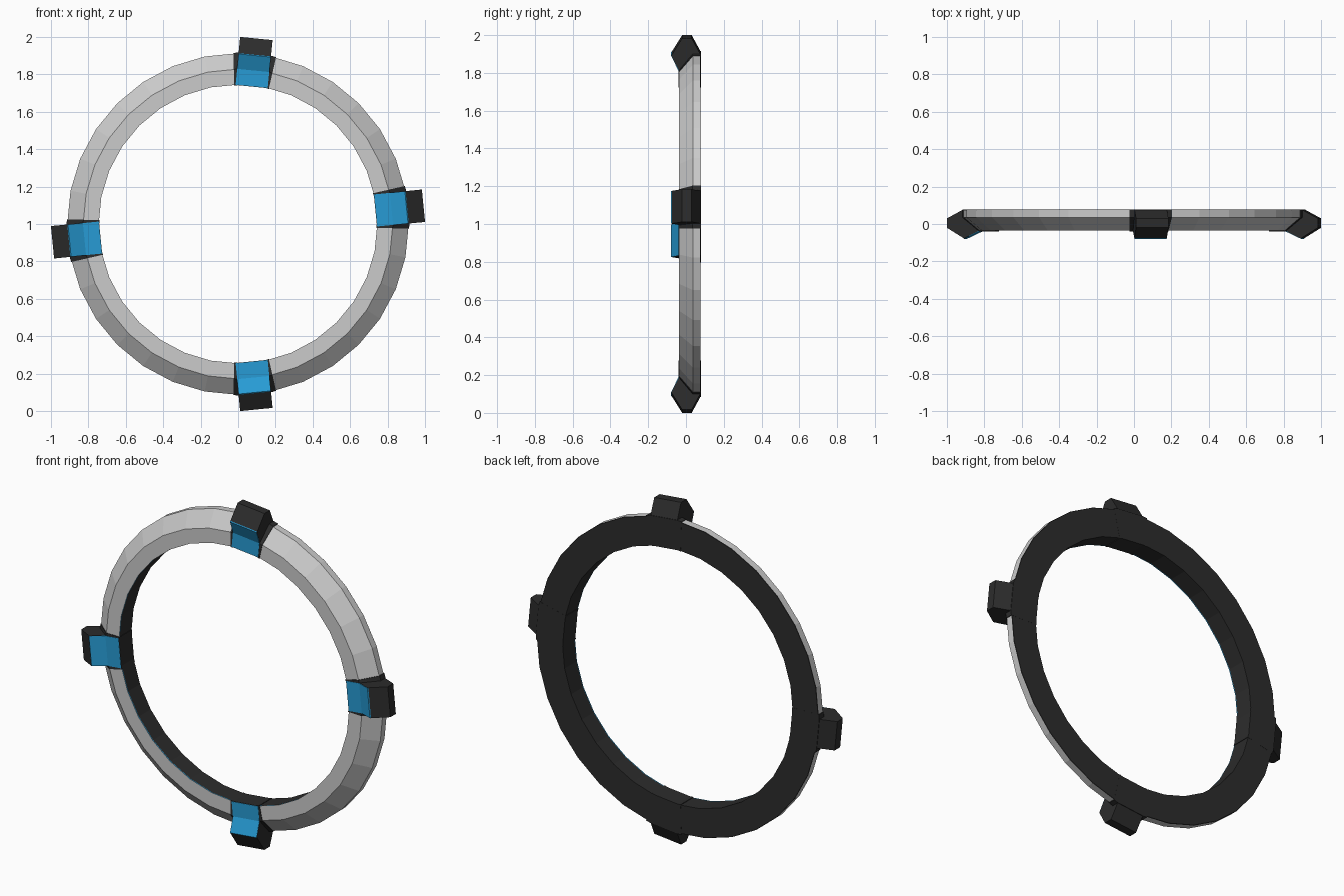
import bpy, math

if "Cube" in bpy.data.objects:
    bpy.data.objects.remove(bpy.data.objects["Cube"])

STEP = 2 * math.pi / 32          # ring is 32-sided
CZ = 1.0                         # height of the ring centre


def material(name, rgb):
    m = bpy.data.materials.new(name)
    m.diffuse_color = (*rgb, 1)
    m.use_nodes = True
    m.node_tree.nodes["Principled BSDF"].inputs["Base Color"].default_value = m.diffuse_color
    return m


DARK = material("dark", (0.025, 0.025, 0.025))
BLUE = material("blue", (0.02, 0.33, 0.66))


def add(name, verts, faces, mat):
    me = bpy.data.meshes.new(name)
    me.from_pydata(verts, [], faces)
    ob = bpy.data.objects.new(name, me)
    bpy.context.collection.objects.link(ob)
    if mat:
        me.materials.append(mat)
    return ob


def lathe(name, profile, stations, mat=None, full=True):
    """Sweep (radius, y) points round the y axis; stations are (angle, scale)."""
    n, m = len(profile), len(stations)
    verts = [(r * s * math.cos(a), y, CZ + r * s * math.sin(a))
             for a, s in stations for r, y in profile]
    faces = []
    for j in range(m if full else m - 1):
        k = (j + 1) % m
        for i in range(n - 1 if full else n):
            i2 = (i + 1) % n
            faces.append((j * n + i, j * n + i2, k * n + i2, k * n + i))
    if not full:                 # closed section with end caps
        faces += [tuple(reversed(range(n))), tuple(range((m - 1) * n, m * n))]
    return add(name, verts, faces, mat)


def prism(name, profile, angle, half, mat):
    """Extrude (radius, y) outline sideways, pointing outward at an angle."""
    c, s, n = math.cos(angle), math.sin(angle), len(profile)
    verts = [(r * c - t * s, y, CZ + r * s + t * c)
             for t in (-half, half) for r, y in profile]
    faces = [(i, (i + 1) % n, (i + 1) % n + n, i + n) for i in range(n)]
    faces += [tuple(reversed(range(n))), tuple(range(n, 2 * n))]
    return add(name, verts, faces, mat)


# Ring: grey front shell, dark back and inner wall, thin blue inner stripe
circle = [(i * STEP, 1) for i in range(32)]
lathe("ring_front", [(.745, -.036), (.828, -.036), (.913, .036), (.913, .075)], circle)
lathe("ring_back", [(.913, .075), (.911, .078), (.745, .078), (.745, -.031)], circle, DARK)
lathe("ring_inner_stripe", [(.745, -.031), (.745, -.036)], circle, BLUE)

# Four clamps: band round the ring, outer block and blue front pad
h, e = STEP / 2, math.radians(7.2)
edge = math.cos(h) / math.cos(STEP - e)
band = [(.742, -.039), (.829, -.039), (.917, .035), (.917, .0785), (.742, .0785)]
block = [(.825, -.037), (.905, -.077), (.9965, -.02), (.9965, .03), (.908, .078), (.825, .07)]
pad = [(.740, -.041), (.825, -.041), (.905, -.079), (.909, -.075), (.828, -.03), (.740, -.03)]
for side, deg in (("right", 5.625), ("top", 84.375), ("left", 185.625), ("bottom", 275.625)):
    a = math.radians(deg)
    lathe("clamp_band_" + side, band,
          [(a - e, edge), (a - h, 1), (a + h, 1), (a + e, edge)], DARK, full=False)
    prism("clamp_block_" + side, block, a, .087, DARK)
    prism("clamp_pad_" + side, pad, a, .086, BLUE)
